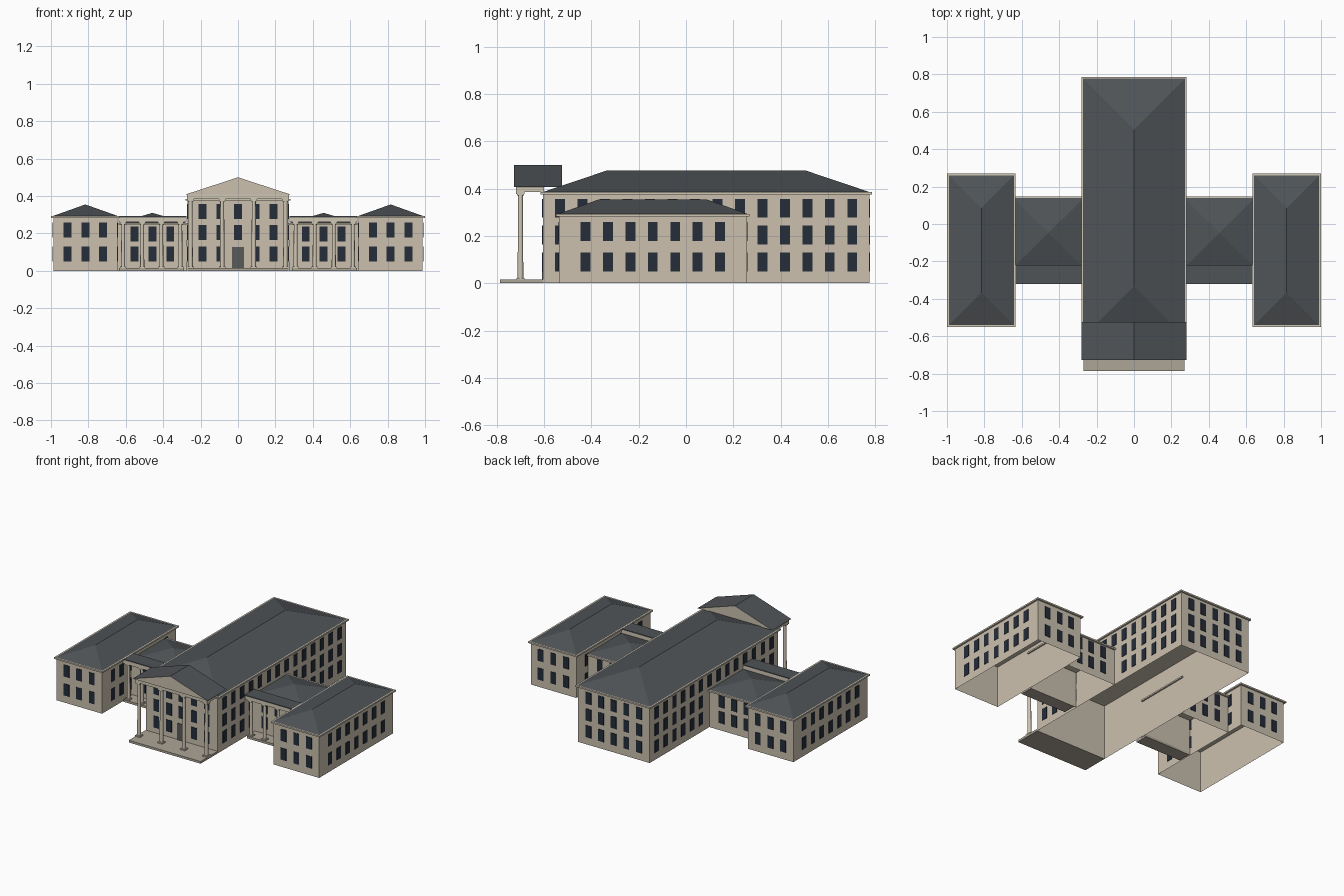
import bpy
import bmesh
from mathutils import Vector

old = bpy.data.objects.get("Cube")
if old:
    bpy.data.objects.remove(old)


def material(name, rgb):
    m = bpy.data.materials.new(name)
    m.use_nodes = True
    m.diffuse_color = (*rgb, 1)
    m.node_tree.nodes["Principled BSDF"].inputs["Base Color"].default_value = (*rgb, 1)
    return m


WALL = material("beige wall", (0.60, 0.53, 0.43))
TRIM = material("pale trim", (0.63, 0.57, 0.46))
STONE = material("grey stone", (0.42, 0.38, 0.31))
SLATE = material("dark slate", (0.08, 0.088, 0.095))
GLASS = material("dark glass", (0.018, 0.026, 0.04))
DOOR = material("grey door", (0.10, 0.10, 0.098))


def finish(name, bm, *mats):
    bmesh.ops.recalc_face_normals(bm, faces=bm.faces)
    mesh = bpy.data.meshes.new(name)
    bm.to_mesh(mesh)
    bm.free()
    for m in mats:
        mesh.materials.append(m)
    obj = bpy.data.objects.new(name, mesh)
    bpy.context.collection.objects.link(obj)
    return obj


def add_box(bm, x, y, z):
    """Box from (low, high) ranges; returns its vertices."""
    verts = bmesh.ops.create_cube(bm, size=1)["verts"]
    for v in verts:
        v.co = Vector(r[0] + (c + 0.5) * (r[1] - r[0]) for c, r in zip(v.co, (x, y, z)))
    return verts


def box(name, x, y, z, mat):
    bm = bmesh.new()
    add_box(bm, x, y, z)
    return finish(name, bm, mat)


def shell(name, x, y, top):
    """Walls without a floor."""
    bm = bmesh.new()
    add_box(bm, x, y, (0, top))
    bm.normal_update()
    bmesh.ops.delete(bm, geom=[f for f in bm.faces if f.normal.z < -0.9], context="FACES")
    mesh_obj = finish(name, bm, WALL)
    return mesh_obj


def hip_roof(name, x, y, z, rise):
    """Hipped roof whose ridge runs along y."""
    bm = bmesh.new()
    base = [bm.verts.new((a, b, z)) for a, b in
            ((x[0], y[0]), (x[1], y[0]), (x[1], y[1]), (x[0], y[1]))]
    mid, half = sum(x) / 2, min(x[1] - x[0], y[1] - y[0] - 0.001) / 2
    front = bm.verts.new((mid, y[0] + half, z + rise))
    back = bm.verts.new((mid, y[1] - half, z + rise))
    a, b, c, d = base
    for f in ((a, b, front), (b, c, back, front), (c, d, back), (d, a, front, back), (d, c, b, a)):
        bm.faces.new(f)
    return finish(name, bm, SLATE)


def grow(r, d):
    return (r[0] - d, r[1] + d)


def spread(centre, count, step=0.095):
    return [centre + (i - (count - 1) / 2) * step for i in range(count)]


def windows(name, x, y, rows, nx, ny, hidden=lambda side, p, z: False):
    """Thin panes on all four walls."""
    bm = bmesh.new()
    w, h = 0.021, 0.04
    for zc in rows:
        for side in (0, 1):
            off = -1 if side == 0 else 1
            py = sorted((y[side] + off * 0.001, y[side] + off * 0.004))
            px = sorted((x[side] + off * 0.001, x[side] + off * 0.004))
            for p in spread(sum(x) / 2, nx):
                if not hidden("front" if side == 0 else "back", p, zc):
                    add_box(bm, (p - w, p + w), py, (zc - h, zc + h))
            for p in spread(sum(y) / 2, ny):
                if not hidden("left" if side else "right", p, zc):
                    add_box(bm, px, (p - w, p + w), (zc - h, zc + h))
    finish(name, bm, GLASS)


def building(name, x, y, top, rise, rows, nx, ny, hidden):
    shell(name + "_walls", x, y, top)
    box(name + "_eaves", grow(x, 0.012), grow(y, 0.012), (top, top + 0.01), TRIM)
    hip_roof(name + "_roof", grow(x, 0.003), grow(y, 0.003), top + 0.01, rise)
    windows(name + "_windows", x, y, rows, nx, ny, hidden)


def columns(name, xs, y, z0, z1, r):
    """Round columns with square bases and capitals."""
    bm = bmesh.new()
    for x in xs:
        shaft = bmesh.ops.create_cone(bm, cap_ends=True, segments=16, radius1=r,
                                      radius2=r * 0.88, depth=z1 - z0)["verts"]
        bmesh.ops.translate(bm, verts=shaft, vec=(x, y, (z0 + z1) / 2))
        for k, za, zb in ((1.45, z0, z0 + 0.008), (1.2, z1 - 0.014, z1 - 0.008),
                          (1.5, z1 - 0.008, z1)):
            add_box(bm, (x - r * k, x + r * k), (y - r * k, y + r * k), (za, zb))
    obj = finish(name, bm, TRIM)
    bpy.ops.object.select_all(action="DESELECT")
    obj.select_set(True)
    bpy.context.view_layer.objects.active = obj
    bpy.ops.object.shade_smooth_by_angle()


# Central block
LINK_Y = (-0.23, 0.135)
MAIN_X, MAIN_Y = (-0.27, 0.27), (-0.604, 0.775)


def covered(p, z):
    return LINK_Y[0] < p < LINK_Y[1] and z < 0.26


building("main", MAIN_X, MAIN_Y, 0.375, 0.092, (0.09, 0.204, 0.317), 5, 14,
         lambda side, p, z: (covered(p, z) if side in ("left", "right")
                             else side == "front" and abs(p) < 0.02 and z < 0.1))
box("front_door", (-0.032, 0.032), (-0.609, -0.605), (0.015, 0.128), DOOR)

# Main portico
box("portico_floor", MAIN_X, (-0.787, -0.605), (0, 0.015), STONE)
columns("portico_columns", spread(0, 4, 0.169), -0.70, 0.015, 0.385, 0.012)
box("portico_beam", (-0.272, 0.272), (-0.72, -0.6), (0.385, 0.41), TRIM)
bm = bmesh.new()
ends = [[bm.verts.new((x, y, z)) for x, z in ((-0.282, 0.408), (0.282, 0.408), (0, 0.5))]
        for y in (-0.728, -0.525)]
for e in ends:
    bm.faces.new(e)
for i in range(3):
    j = (i + 1) % 3
    bm.faces.new((ends[0][i], ends[0][j], ends[1][j], ends[1][i]))
bmesh.ops.recalc_face_normals(bm, faces=bm.faces)
bm.normal_update()
for f in bm.faces:
    f.material_index = 1 if f.normal.z > 0.5 else 0
finish("pediment", bm, WALL, SLATE)

# Side wings and the links joining them to the centre
for s, label in ((1, "left"), (-1, "right")):
    def span(a, b):
        return tuple(sorted((s * a, s * b)))

    inner = "right" if s > 0 else "left"
    building(label + "_wing", span(0.645, 0.987), (-0.538, 0.257), 0.283, 0.062,
             (0.09, 0.218), 3, 7, lambda side, p, z: side == inner and covered(p, z))
    building(label + "_link", span(0.272, 0.643), LINK_Y, 0.245, 0.055,
             (0.09, 0.197), 3, 3, lambda side, p, z: side in ("left", "right"))
    box(label + "_link_floor", span(0.29, 0.635), (-0.32, -0.23), (0, 0.015), STONE)
    columns(label + "_link_columns", spread(s * 0.461, 4, 0.102), -0.298, 0.015, 0.262, 0.011)
    box(label + "_link_beam", span(0.275, 0.64), (-0.32, -0.22), (0.26, 0.285), TRIM)
    box(label + "_link_canopy", span(0.275, 0.642), (-0.322, -0.218), (0.285, 0.292), SLATE)
